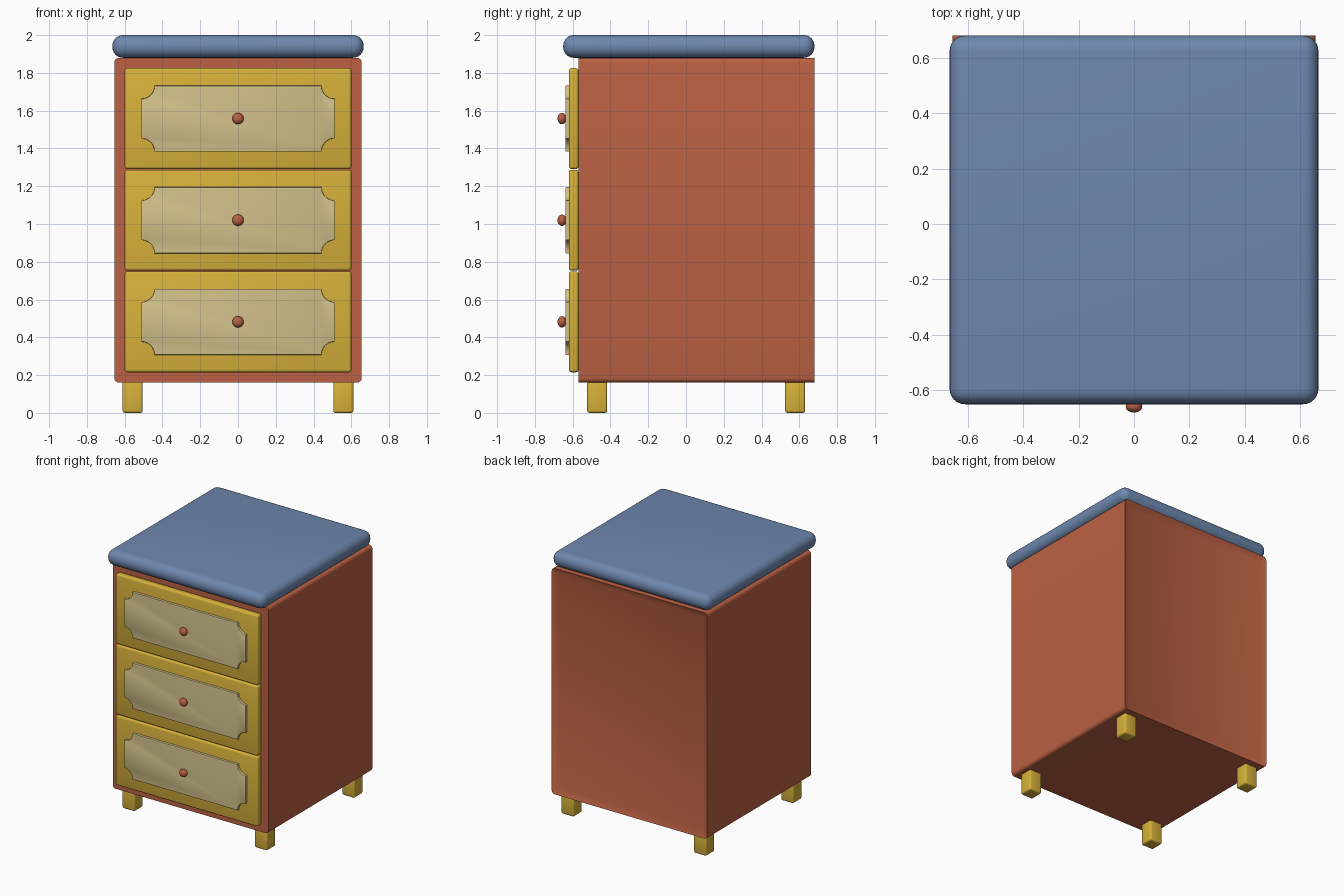
import bpy, bmesh, math
from mathutils import Matrix

if "Cube" in bpy.data.objects:
    bpy.data.objects.remove(bpy.data.objects["Cube"])


def material(name, rgb):
    m = bpy.data.materials.new(name)
    m.diffuse_color = (*[c ** 2.2 for c in rgb], 1)
    m.use_nodes = True
    m.node_tree.nodes["Principled BSDF"].inputs["Base Color"].default_value = m.diffuse_color
    return m


RED = material("brick red", (0.73, 0.38, 0.27))
YELLOW = material("mustard yellow", (0.84, 0.69, 0.24))
CREAM = material("pale sand", (0.82, 0.75, 0.54))
BLUE = material("slate blue", (0.43, 0.53, 0.68))


def finish(name, bm, mat):
    bmesh.ops.recalc_face_normals(bm, faces=bm.faces)
    me = bpy.data.meshes.new(name)
    bm.to_mesh(me)
    bm.free()
    me.materials.append(mat)
    ob = bpy.data.objects.new(name, me)
    bpy.context.collection.objects.link(ob)
    bpy.ops.object.select_all(action='DESELECT')
    ob.select_set(True)
    bpy.context.view_layer.objects.active = ob
    bpy.ops.object.shade_smooth_by_angle(angle=math.radians(40))
    return ob


def box_mesh(lo, hi):
    bm = bmesh.new()
    size = [b - a for a, b in zip(lo, hi)]
    mid = [(a + b) / 2 for a, b in zip(lo, hi)]
    bmesh.ops.create_cube(bm, size=1, matrix=Matrix.Translation(mid) @ Matrix.Diagonal((*size, 1)))
    return bm


def rounded_box(name, lo, hi, mat, radius, segments):
    bm = box_mesh(lo, hi)
    bmesh.ops.bevel(bm, geom=bm.edges[:], offset=radius, segments=segments,
                    profile=0.5, affect='EDGES', clamp_overlap=True)
    return finish(name, bm, mat)


# Cabinet body: recessed back panel, rounded long edges
bm = box_mesh((-0.655, -0.57, 0.16), (0.655, 0.68, 1.88))
bm.normal_update()
back = [f for f in bm.faces if f.normal.y > 0.9]
long_edges = [e for e in bm.edges if abs(e.verts[0].co.y - e.verts[1].co.y) > 1]
bmesh.ops.inset_region(bm, faces=back, thickness=0.07)
bmesh.ops.translate(bm, verts=list(back[0].verts), vec=(0, -0.02, 0))
bmesh.ops.bevel(bm, geom=long_edges, offset=0.025, segments=4, profile=0.5, affect='EDGES')
finish("cabinet_body", bm, RED)

# Table top
rounded_box("table_top", (-0.665, -0.65, 1.88), (0.665, 0.68, 2.0), BLUE, 0.056, 6)

# Feet
for side, x in (("left", -0.558), ("right", 0.558)):
    for end, y in (("front", -0.47), ("back", 0.578)):
        rounded_box(f"{end}_{side}_foot", (x - 0.053, y - 0.053, 0), (x + 0.053, y + 0.053, 0.17),
                    YELLOW, 0.012, 3)


def panel(name, z, w, h, notch, y0, y1):
    """Plate with concave scooped corners."""
    bm = bmesh.new()
    pts = []
    for cx, cz, start in ((w, h, 270), (-w, h, 360), (-w, -h, 90), (w, -h, 180)):
        # small shoulder on both ends of each scoop
        for i in range(9):
            a = math.radians(start - 10 - 70 * i / 8)
            if i == 0:
                b = math.radians(start)
                pts.append((cx + notch * math.cos(b), cz + notch * math.sin(b)))
            pts.append((cx + notch * math.cos(a), cz + notch * math.sin(a)))
        b = math.radians(start - 90)
        pts.append((cx + notch * math.cos(b), cz + notch * math.sin(b)))
    face = bm.faces.new([bm.verts.new((x, y1, z + dz)) for x, dz in pts])
    out = bmesh.ops.extrude_face_region(bm, geom=[face])
    front = [v for v in out["geom"] if isinstance(v, bmesh.types.BMVert)]
    bmesh.ops.translate(bm, verts=front, vec=(0, y0 - y1, 0))
    rim = [e for e in bm.edges if all(abs(v.co.y - y0) < 1e-5 for v in e.verts)]
    bmesh.ops.bevel(bm, geom=rim, offset=0.004, segments=2, profile=0.5, affect='EDGES')
    return finish(name, bm, CREAM)


# Drawers with scooped panel and knob
for name, z in (("bottom", 0.482), ("middle", 1.02), ("top", 1.558)):
    rounded_box(f"{name}_drawer", (-0.6, -0.62, z - 0.267), (0.6, -0.569, z + 0.267), YELLOW, 0.014, 3)
    panel(f"{name}_drawer_panel", z, 0.512, 0.175, 0.07, -0.638, -0.615)
    bm = bmesh.new()
    bmesh.ops.create_uvsphere(bm, u_segments=24, v_segments=14, radius=0.03,
                              matrix=Matrix.Translation((0, -0.657, z)) @ Matrix.Diagonal((1, 0.77, 1, 1)))
    finish(f"{name}_knob", bm, RED)
